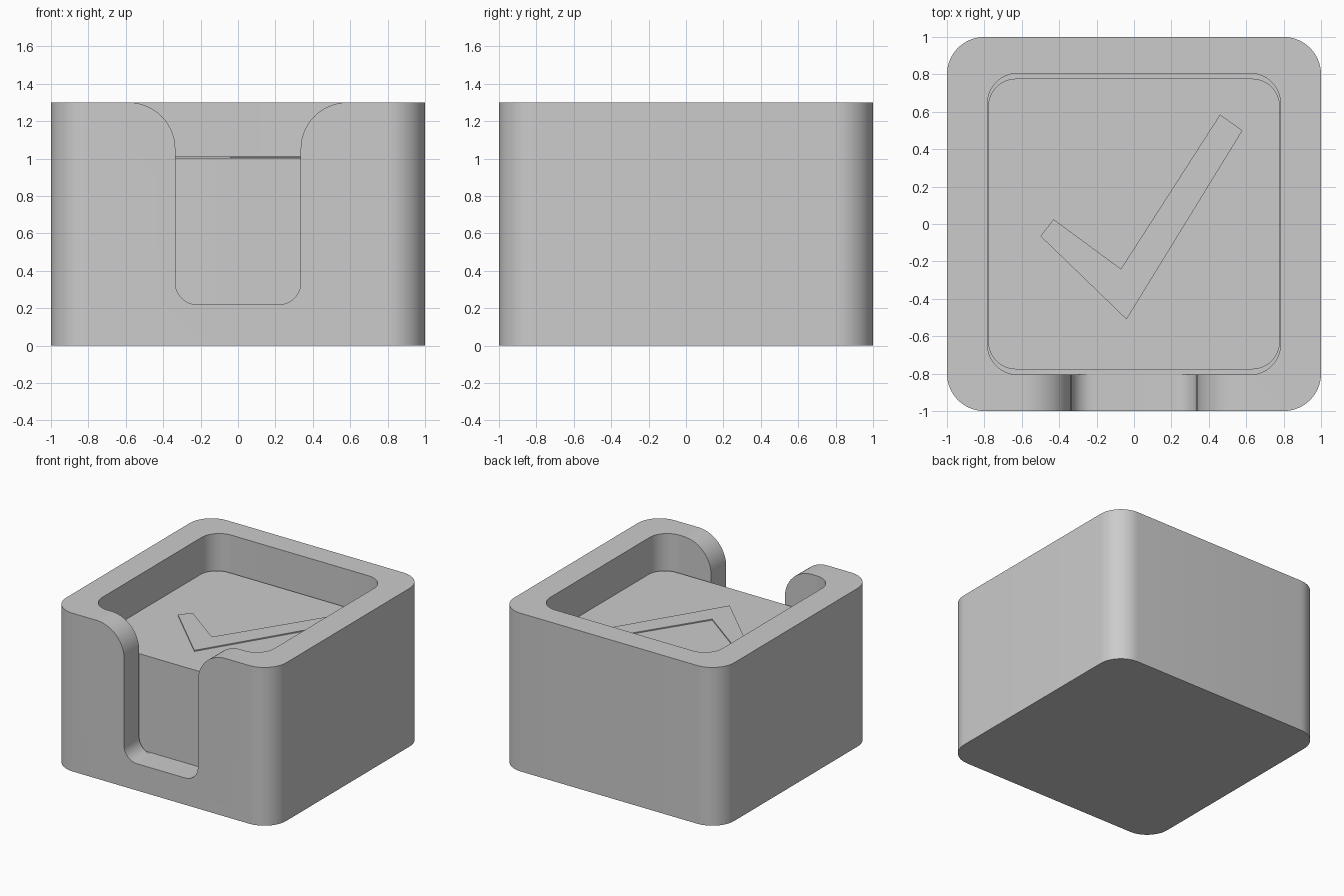
import bpy
import bmesh
from math import sin, cos, pi, radians

default = bpy.data.objects.get("Cube")
if default:
    bpy.data.objects.remove(default, do_unlink=True)

grey = bpy.data.materials.new("light_grey")
grey.use_nodes = True
colour = (0.6, 0.6, 0.6, 1)
grey.diffuse_color = colour
grey.node_tree.nodes["Principled BSDF"].inputs["Base Color"].default_value = colour


def arc(cx, cy, r, start, end, steps=14):
    """Points on a circular arc, angles in degrees."""
    angles = [radians(start + (end - start) * i / steps) for i in range(steps + 1)]
    return [(cx + r * cos(a), cy + r * sin(a)) for a in angles]


def rounded_rect(hx, hy, r):
    pts = []
    for k, (sx, sy) in enumerate([(1, 1), (-1, 1), (-1, -1), (1, -1)]):
        pts += arc(sx * (hx - r), sy * (hy - r), r, 90 * k, 90 * k + 90)
    return pts


def prism(name, points, low, high, upright=False):
    """Extrude an outline along z, or along y when upright."""
    bm = bmesh.new()
    place = (lambda u, v: (u, low, v)) if upright else (lambda u, v: (u, v, low))
    face = bm.faces.new([bm.verts.new(place(u, v)) for u, v in points])
    step = (0, high - low, 0) if upright else (0, 0, high - low)
    grown = bmesh.ops.extrude_face_region(bm, geom=[face])["geom"]
    bmesh.ops.translate(bm, vec=step,
                        verts=[g for g in grown if isinstance(g, bmesh.types.BMVert)])
    bmesh.ops.recalc_face_normals(bm, faces=bm.faces)
    mesh = bpy.data.meshes.new(name)
    bm.to_mesh(mesh)
    bm.free()
    mesh.materials.append(grey)
    obj = bpy.data.objects.new(name, mesh)
    bpy.context.collection.objects.link(obj)
    return obj


def activate(obj):
    bpy.ops.object.select_all(action='DESELECT')
    obj.select_set(True)
    bpy.context.view_layer.objects.active = obj


def cut(obj, cutter):
    mod = obj.modifiers.new("cut", 'BOOLEAN')
    mod.operation = 'DIFFERENCE'
    mod.solver = 'EXACT'
    mod.object = cutter
    activate(obj)
    bpy.ops.object.modifier_apply(modifier=mod.name)
    bpy.data.objects.remove(cutter, do_unlink=True)


# Holder: rounded box with an open cavity
floor, top = 0.22, 1.3
holder = prism("holder", rounded_rect(1, 1, 0.2), 0, top)
cut(holder, prism("cavity_cutter", rounded_rect(0.783, 0.805, 0.16), floor - 0.002, 1.5))

# Finger notch through the front wall, flared at the rim
half, flare = 0.335, 0.25
side = arc(half - 0.115, floor + 0.115, 0.115, -90, 0)
side += arc(half + flare, top - flare, flare, 180, 90)
side.append((half + flare, top + 0.1))
outline = side + [(-x, z) for x, z in reversed(side)]
cut(holder, prism("notch_cutter", outline, -1.1, -0.7, upright=True))

# Coaster stack with a thin raised tick on top
stack = prism("coaster_stack", rounded_rect(0.78, 0.777, 0.15), floor - 0.002, 1.003)
tick = prism("tick_relief", [(-0.04, -0.51), (0.58, 0.5), (0.46, 0.585),
                             (-0.07, -0.24), (-0.43, 0.025), (-0.5, -0.065)], 1.0, 1.012)

for obj in (holder, stack, tick):
    activate(obj)
    bpy.ops.object.shade_smooth_by_angle(angle=radians(30))
